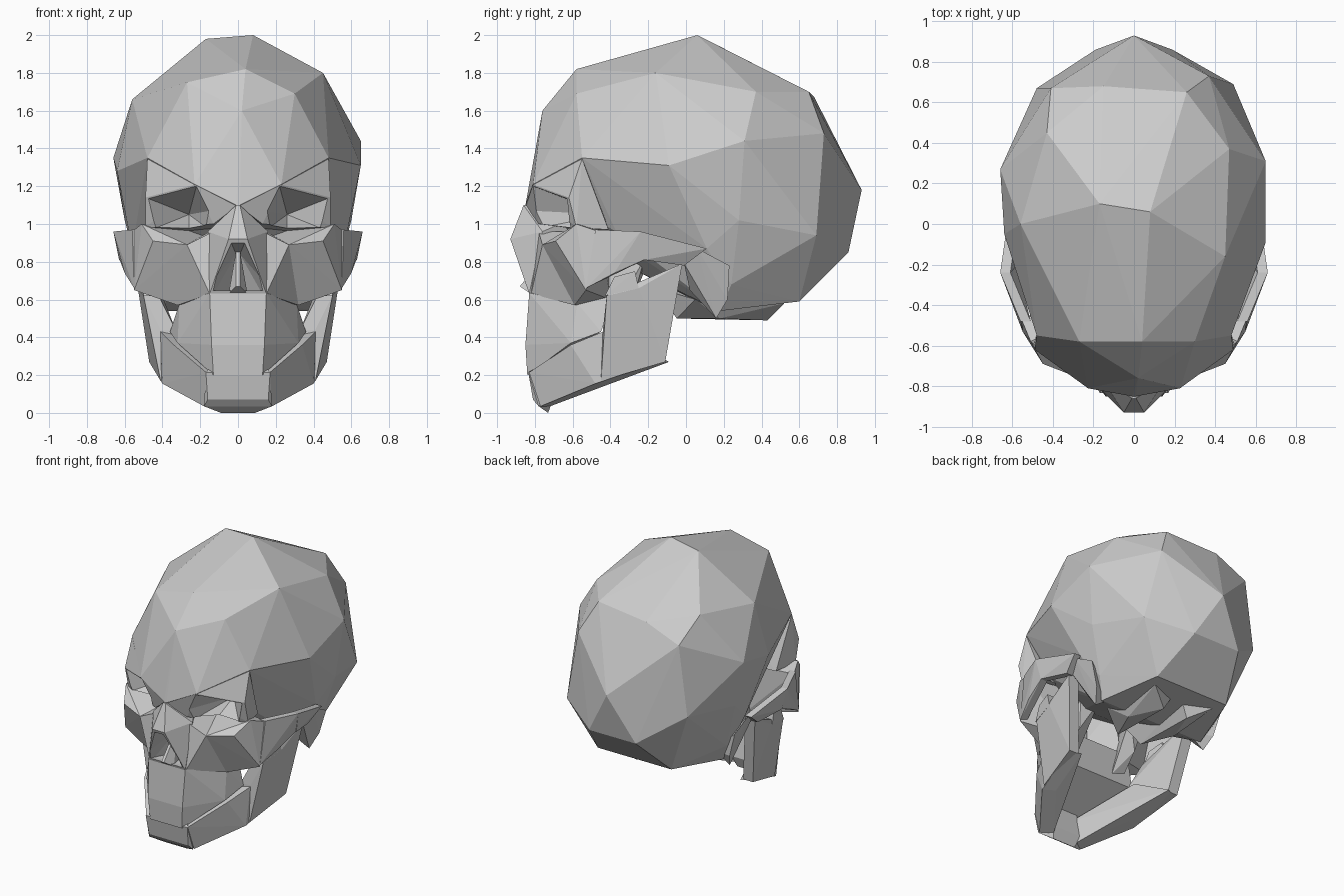
import bpy, bmesh
from mathutils import Vector


def hull(name, pts):
    """Faceted convex bone piece around a few key points."""
    bm = bmesh.new()
    for p in pts:
        bm.verts.new(p)
    bmesh.ops.convex_hull(bm, input=bm.verts[:])
    loose = [v for v in bm.verts if not v.link_faces]
    bmesh.ops.delete(bm, geom=loose, context='VERTS')
    bmesh.ops.recalc_face_normals(bm, faces=bm.faces[:])
    me = bpy.data.meshes.new(name)
    bm.to_mesh(me)
    bm.free()
    ob = bpy.data.objects.new(name, me)
    bpy.context.collection.objects.link(ob)
    return ob


def flip(pts):
    return [(-x, y, z) for x, y, z in pts]


def both(pts):
    return pts + flip(pts)


def pair(name, pts):
    return [hull(name + "_right", pts), hull(name + "_left", flip(pts))]


def plate(name, pts, dx, dy=0.0):
    """Mirrored bone plate: outer points plus the same points moved inward."""
    return pair(name, pts + [(x - dx, y + dy, z) for x, y, z in pts])


# Cranium: shared points plus slightly uneven crown and sides
shared = [(0.23, -0.81, 1.21), (0.01, -0.85, 1.10), (0.48, -0.55, 1.35),
          (0.38, -0.37, 0.96), (0.60, 0.28, 1.02), (0.56, 0.11, 0.87),
          (0.19, 0.86, 0.85), (0.30, 0.60, 0.59), (0.50, 0.24, 0.68),
          (0.43, 0.18, 0.54), (0.20, 0.10, 0.57), (0.20, -0.28, 0.76)]
uneven = [(0.02, -0.76, 1.60), (0.04, -0.58, 1.82), (0.08, 0.06, 2.0),
          (-0.17, 0.10, 1.98), (0, 0.93, 1.18), (-0.15, 0.68, 1.67),
          (0.30, -0.58, 1.69), (0.45, -0.16, 1.80), (0.47, 0.37, 1.70),
          (0.26, 0.65, 1.70), (0.37, 0.73, 1.48), (0.65, 0.31, 1.44),
          (0.49, 0.69, 0.94), (0.65, -0.09, 1.31),
          (-0.27, -0.58, 1.75), (-0.56, 0.0, 1.66), (-0.43, 0.45, 1.71),
          (-0.41, 0.67, 1.56), (-0.66, 0.27, 1.35), (-0.48, 0.67, 1.05),
          (-0.64, -0.05, 1.28)]
cranium = hull("cranium", both(shared) + uneven)

# Brow ridges with the outer bar of each eye socket
brows = pair("brow", [(0, -0.848, 1.10), (0.23, -0.808, 1.208), (0.49, -0.62, 1.14),
                      (0.48, -0.55, 1.345), (0.49, -0.58, 0.98), (0.45, -0.41, 0.97),
                      (0.02, -0.40, 0.95), (0.13, -0.78, 1.0), (0, -0.5, 1.25)])

# Cheekbones: inner wall beside the nose, then the outer flare
cheeks = pair("cheek_inner", [(0.13, -0.78, 0.96), (0.24, -0.75, 0.86), (0.15, -0.82, 0.63),
                              (0.32, -0.59, 0.57), (0.27, -0.76, 0.89), (0.02, -0.70, 0.63),
                              (0.20, -0.38, 0.60), (0.15, -0.38, 0.96), (0.02, -0.70, 0.96)])
cheeks += pair("cheek_outer", [(0.24, -0.75, 0.86), (0.27, -0.76, 0.89), (0.45, -0.69, 0.91),
                               (0.51, -0.58, 1.0), (0.56, -0.46, 0.96), (0.55, -0.53, 0.65),
                               (0.32, -0.59, 0.57), (0.20, -0.40, 0.60), (0.15, -0.40, 0.96)])

# Nose bridge
nose = hull("nose", both([(0.01, -0.86, 1.10), (0.05, -0.93, 0.92), (0.16, -0.76, 0.96),
                          (0.15, -0.83, 0.63), (0.05, -0.55, 0.63), (0.05, -0.55, 1.05)]))

# Eye socket and nasal cavity cutters
apex = Vector((0.26, -0.42, 1.05))
rim = [(0.22, -0.81, 1.20), (0.475, -0.63, 1.135), (0.47, -0.65, 0.965),
       (0.26, -0.79, 0.89), (0.165, -0.77, 0.98), (0.15, -0.81, 1.07)]
cone = [tuple(apex)] + [tuple(apex + (Vector(p) - apex) * 1.35) for p in rim]
cutters = pair("socket_cutter", cone)
cutters.append(hull("nasal_cutter", both([
    (0.04, -0.97, 0.91), (0.17, -0.96, 0.66), (0.12, -0.80, 0.645),
    (0.01, -0.62, 0.65), (0.01, -0.68, 0.84)])))

face_parts = [cranium, nose] + brows + cheeks
for ob in face_parts:
    for c in cutters:
        mod = ob.modifiers.new("cut", 'BOOLEAN')
        mod.operation = 'DIFFERENCE'
        mod.solver = 'EXACT'
        mod.object = c
bpy.context.view_layer.update()
deps = bpy.context.evaluated_depsgraph_get()
baked = [bpy.data.meshes.new_from_object(ob.evaluated_get(deps)) for ob in face_parts]
for ob, me in zip(face_parts, baked):
    ob.modifiers.clear()
    ob.data = me
for c in cutters:
    bpy.data.objects.remove(c)

# Nasal septum and spine
hull("nasal_spine", both([(0.01, -0.88, 0.67), (0.01, -0.72, 0.86), (0.03, -0.68, 0.64),
                          (0.05, -0.82, 0.63)]))

# Cheek arches in two bars
plate("arch_front", [(0.56, -0.48, 0.97), (0.55, -0.53, 0.66), (0.66, -0.24, 0.96),
                     (0.63, -0.20, 0.82), (0.60, -0.38, 0.74)], 0.05)
plate("arch_rear", [(0.66, -0.24, 0.96), (0.63, -0.22, 0.81), (0.61, 0.11, 0.87),
                    (0.58, -0.01, 0.78)], 0.05)

# Upper jaw, resting on the lower jaw
hull("upper_jaw", both([(0.15, -0.83, 0.635), (0.14, -0.85, 0.36), (0.13, -0.84, 0.20),
                        (0.32, -0.61, 0.37), (0.31, -0.575, 0.58), (0.36, -0.45, 0.43),
                        (0.26, -0.38, 0.62), (0.12, -0.62, 0.36)]))

# Lower jaw: upright rear plates with a hooked top, side bodies, chin
plate("jaw_ramus", [(0.55, -0.02, 0.79), (0.47, -0.11, 0.27), (0.41, -0.45, 0.17),
                    (0.41, -0.44, 0.44), (0.53, -0.25, 0.66), (0.50, -0.42, 0.62)], 0.08)
plate("jaw_hook", [(0.50, -0.43, 0.62), (0.51, -0.38, 0.72), (0.53, -0.27, 0.75),
                   (0.53, -0.25, 0.66)], 0.06)
plate("jaw_body", [(0.46, -0.14, 0.27), (0.40, -0.48, 0.155), (0.41, -0.44, 0.43),
                   (0.34, -0.61, 0.36), (0.18, -0.77, 0.035), (0.17, -0.83, 0.215)],
      0.08, 0.05)
hull("chin", both([(0.18, -0.78, 0.035), (0.09, -0.73, 0.0), (0.17, -0.835, 0.215),
                   (0.16, -0.81, 0.07), (0.12, -0.70, 0.08), (0.12, -0.74, 0.27)]))

# Skull base: mastoids, condyle ridge, palate wings
pair("mastoid", [(0.57, 0.06, 0.87), (0.56, 0.23, 0.78), (0.47, 0.16, 0.50),
                 (0.51, 0.22, 0.60), (0.35, 0.16, 0.58), (0.42, 0.02, 0.65),
                 (0.53, -0.01, 0.79)])
pair("base_ridge", [(0.10, -0.05, 0.50), (0.20, 0.18, 0.50), (0.10, 0.43, 0.49),
                    (0.25, 0.52, 0.58), (0.03, -0.15, 0.66), (0.28, 0.05, 0.60),
                    (0.04, 0.45, 0.60)])
pair("palate_wing", [(0.16, -0.42, 0.46), (0.25, -0.40, 0.48), (0.24, -0.28, 0.60),
                     (0.14, -0.20, 0.80), (0.28, -0.22, 0.82), (0.22, -0.42, 0.80)])
